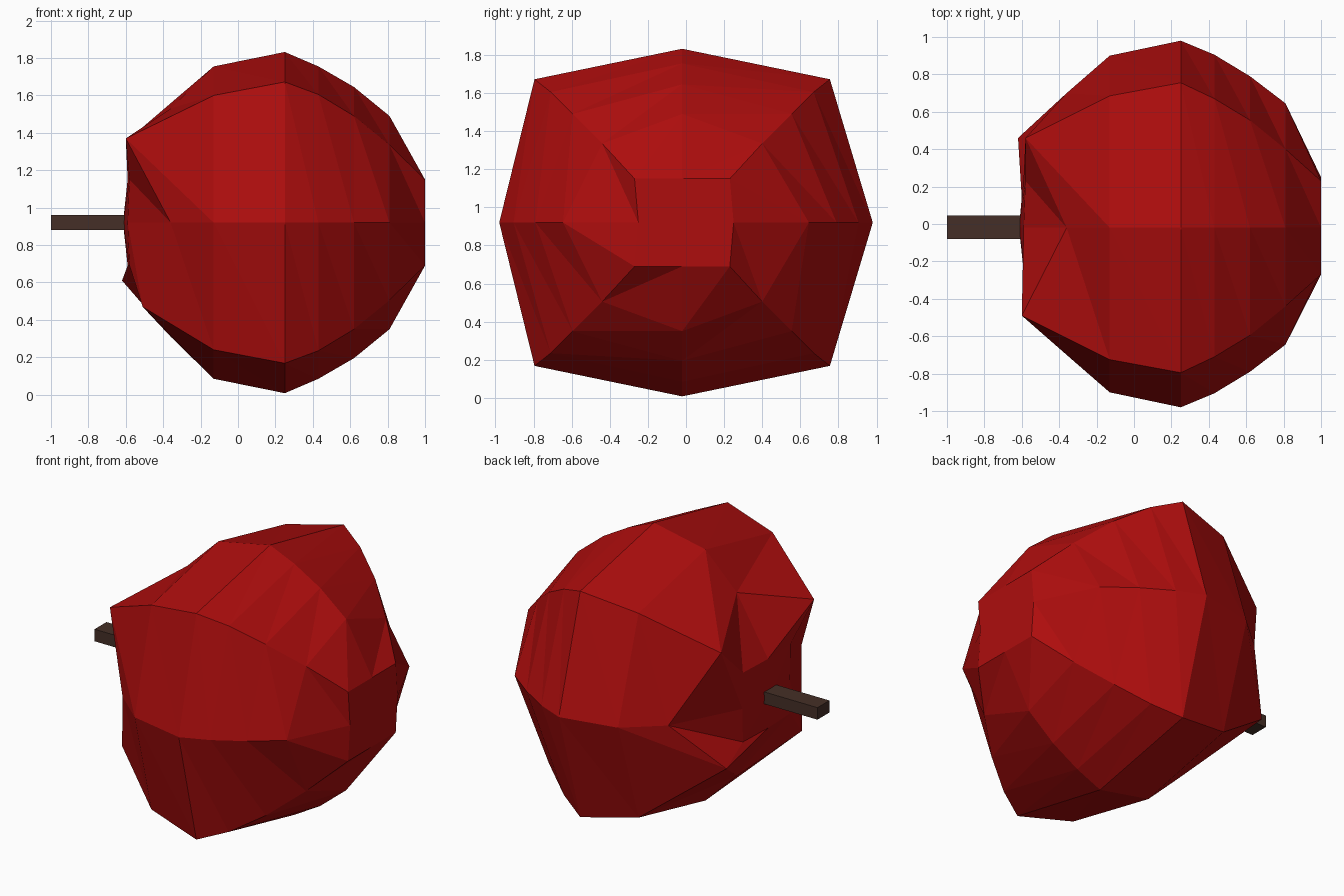
import bpy, bmesh

if "Cube" in bpy.data.objects:
    bpy.data.objects.remove(bpy.data.objects["Cube"])

CY, CZ = -0.02, 0.92   # core axis of the fruit, running along x


def material(name, rgb):
    m = bpy.data.materials.new(name)
    m.diffuse_color = (*rgb, 1)
    m.use_nodes = True
    m.node_tree.nodes["Principled BSDF"].inputs["Base Color"].default_value = m.diffuse_color
    return m


def ring(x_mid, mid_y, mid_z, corners):
    """Eight points round the axis: top, front-top, front, front-bottom, bottom, ..."""
    (a, b, c, d) = corners  # (x, half width, half height) per corner
    return [(x_mid, CY, CZ + mid_z), (a[0], CY - a[1], CZ + a[2]),
            (x_mid, -mid_y, CZ), (b[0], CY - b[1], CZ - b[2]),
            (x_mid, CY, CZ - mid_z), (c[0], CY + c[1], CZ - c[2]),
            (x_mid, mid_y, CZ), (d[0], CY + d[1], CZ + d[2])]


def even(x, mid_y, mid_z, cor_y, cor_z):
    return ring(x, mid_y, mid_z, [(x, cor_y, cor_z)] * 4)


# Fruit body: rings from stem hollow to flat base
rings = [
    ring(-0.59, 0.25, 0.23, [(-0.58, 0.25, 0.23)] * 4),
    ring(-0.36, 0.70, 0.61, [(-0.60, 0.47, 0.45), (-0.51, 0.47, 0.45),
                             (-0.62, 0.48, 0.31), (-0.58, 0.48, 0.45)]),
    even(-0.13, 0.90, 0.835, 0.705, 0.68),
    even(0.25, 0.98, 0.912, 0.775, 0.752),
    even(0.43, 0.905, 0.835, 0.69, 0.685),
    even(0.62, 0.79, 0.725, 0.575, 0.57),
    even(0.81, 0.645, 0.57, 0.42, 0.415),
    even(1.00, 0.25, 0.23, 0.25, 0.23),
]
bm = bmesh.new()
vr = [[bm.verts.new(p) for p in r] for r in rings]
for lo, hi in zip(vr, vr[1:]):
    for i in range(8):
        j = (i + 1) % 8
        bm.faces.new((lo[i], lo[j], hi[j]))
        bm.faces.new((lo[i], hi[j], hi[i]))
for r, x in ((vr[0], -0.615), (vr[-1], 1.0)):   # end caps
    c = bm.verts.new((x, CY, CZ))
    for i in range(8):
        bm.faces.new((c, r[i], r[(i + 1) % 8]))
bmesh.ops.recalc_face_normals(bm, faces=bm.faces)
mesh = bpy.data.meshes.new("fruit_body")
bm.to_mesh(mesh)
bm.free()
mesh.materials.append(material("apple red", (0.42, 0.004, 0.004)))
bpy.context.collection.objects.link(bpy.data.objects.new("fruit_body", mesh))

# Stem: square rod pointing to -x
bpy.ops.mesh.primitive_cube_add(size=1, location=(-0.79, -0.017, 0.92))
stem = bpy.context.object
stem.name = "stem"
stem.scale = (0.42, 0.125, 0.08)
stem.data.materials.append(material("bark brown", (0.06, 0.028, 0.02)))
